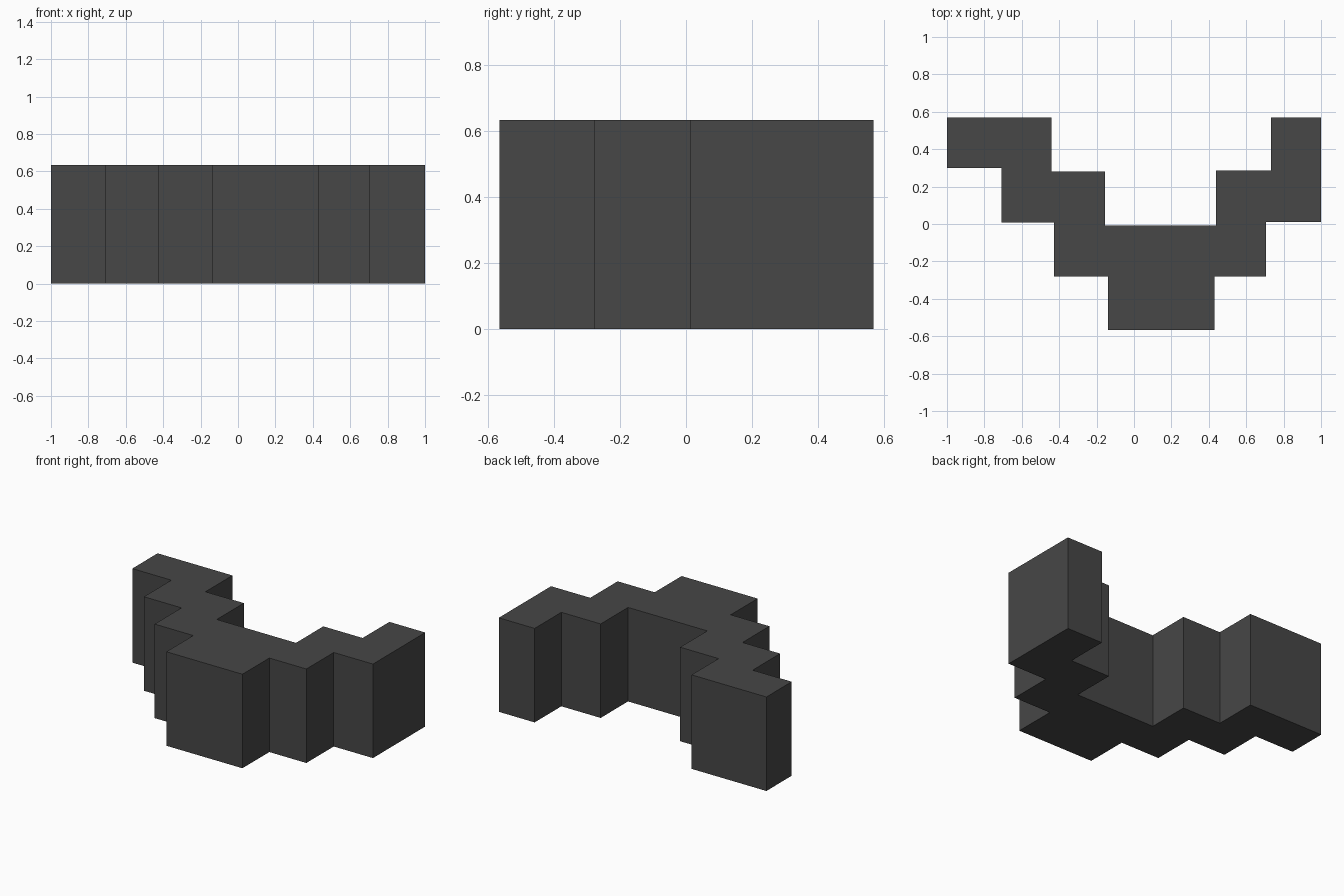
import bpy
import bmesh

if "Cube" in bpy.data.objects:
    bpy.data.objects.remove(bpy.data.objects["Cube"])

HEIGHT = 0.635

# Stepped V-shaped outline, seen from above
outline = [
    (-1, 0.57), (-1, 0.30), (-0.708, 0.30), (-0.708, 0.007), (-0.427, 0.007),
    (-0.427, -0.28), (-0.138, -0.28), (-0.138, -0.567), (0.43, -0.567),
    (0.43, -0.28), (0.707, -0.28), (0.707, 0.012), (1, 0.012), (1, 0.57),
    (0.732, 0.57), (0.732, 0.285), (0.438, 0.285), (0.438, -0.007),
    (-0.154, -0.007), (-0.154, 0.282), (-0.441, 0.282), (-0.441, 0.57),
]

# Dark grey material
grey = bpy.data.materials.new("dark grey")
grey.diffuse_color = (0.063, 0.063, 0.063, 1)
grey.use_nodes = True
grey.node_tree.nodes["Principled BSDF"].inputs["Base Color"].default_value = grey.diffuse_color

# Extrude the outline into a closed block
bm = bmesh.new()
base = bm.faces.new([bm.verts.new((x, y, 0)) for x, y in outline])
ext = bmesh.ops.extrude_face_region(bm, geom=[base], use_keep_orig=True)
top = [v for v in ext["geom"] if isinstance(v, bmesh.types.BMVert)]
bmesh.ops.translate(bm, verts=top, vec=(0, 0, HEIGHT))
bmesh.ops.recalc_face_normals(bm, faces=bm.faces)
mesh = bpy.data.meshes.new("stepped_block")
bm.to_mesh(mesh)
bm.free()
mesh.materials.append(grey)
bpy.context.collection.objects.link(bpy.data.objects.new("stepped_block", mesh))
